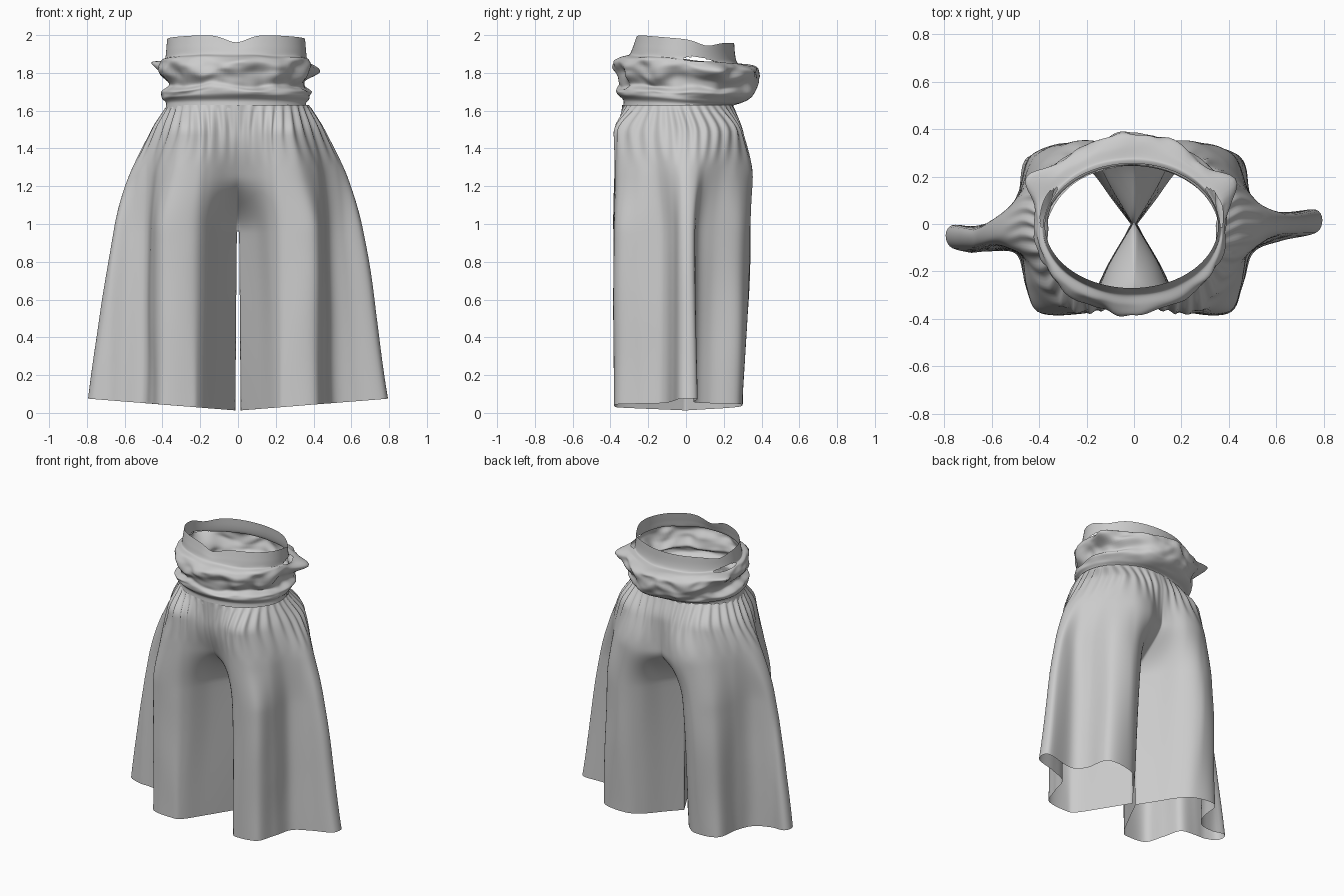
import bpy, bmesh, math
from mathutils import Vector, noise

if "Cube" in bpy.data.objects:
    bpy.data.objects.remove(bpy.data.objects["Cube"])

def make_object(name, bm):
    bmesh.ops.remove_doubles(bm, verts=bm.verts, dist=0.0008)
    bmesh.ops.recalc_face_normals(bm, faces=bm.faces)
    me = bpy.data.meshes.new(name)
    bm.to_mesh(me)
    bm.free()
    for p in me.polygons:
        p.use_smooth = True
    ob = bpy.data.objects.new(name, me)
    bpy.context.collection.objects.link(ob)
    return ob

def interp(keys, vals, t):
    """Monotone cubic interpolation of one number."""
    n = len(keys)
    s = [(vals[i+1]-vals[i])/(keys[i+1]-keys[i]) for i in range(n-1)]
    m = [s[0]] + [0 if s[i-1]*s[i] <= 0 else 2*s[i-1]*s[i]/(s[i-1]+s[i])
                  for i in range(1, n-1)] + [s[-1]]
    i = 0
    while i < n-2 and t > keys[i+1]:
        i += 1
    h = keys[i+1]-keys[i]
    u = min(1, max(0, (t-keys[i])/h))
    return ((1+2*u)*(1-u)**2*vals[i] + u*(1-u)**2*h*m[i]
            + u*u*(3-2*u)*vals[i+1] + u*u*(u-1)*h*m[i+1])

def spline(pts, per):
    """Catmull-Rom curve through 2D points."""
    out = []
    n = len(pts)
    for i in range(n-1):
        p0, p1, p2, p3 = pts[max(i-1, 0)], pts[i], pts[i+1], pts[min(i+2, n-1)]
        for k in range(per):
            u = k/per
            out.append(tuple(0.5*(2*b+(c-a)*u+(2*a-5*b+4*c-d)*u*u+(3*b-a-3*c+d)*u**3)
                             for a, b, c, d in zip(p0, p1, p2, p3)))
    return out + [pts[-1]]

# Half cross-sections (inner front, round the side pleats, to inner back)
hem = [(.014, 0), (.12, -.2), (.2, -.34), (.26, -.375), (.41, -.37), (.46, -.25),
       (.5, -.12), (.62, -.07), (.775, -.03), (.77, .06), (.57, .04), (.49, .12),
       (.45, .28), (.28, .29), (.18, .22), (.09, .1), (.014, 0)]
crotch = [(.006, 0), (.1, -.16), (.17, -.31), (.25, -.375), (.4, -.37), (.45, -.26),
          (.48, -.13), (.56, -.07), (.65, -.03), (.65, .04), (.54, .06), (.48, .14),
          (.42, .29), (.28, .34), (.17, .28), (.09, .14), (.006, 0)]
hip = [(0, -.27), (.06, -.29), (.15, -.345), (.22, -.375), (.34, -.36), (.42, -.26),
       (.46, -.15), (.53, -.08), (.575, -.02), (.565, .05), (.51, .1), (.45, .17),
       (.38, .27), (.27, .345), (.16, .35), (.07, .31), (0, .28)]
gather = [(0, -.335), (.06, -.345), (.14, -.365), (.2, -.375), (.28, -.36), (.35, -.28),
          (.4, -.18), (.45, -.09), (.465, -.01), (.46, .06), (.43, .13), (.38, .2),
          (.31, .265), (.22, .295), (.14, .3), (.07, .295), (0, .29)]
waist = [(.375*math.sin(math.pi*i/16), -.045-.295*math.cos(math.pi*i/16)) for i in range(17)]
PER = 8
keys = [0, .95, 1.25, 1.48, 1.63]
sections = [spline(s, PER) for s in (hem, crotch, hip, gather, waist)]
COLS = len(sections[0])

# Wide legs and hips: each half is a sheet whose two edges meet at the inner seam
def build_legs():
    bm = bmesh.new()
    levels = [.95*i/24 for i in range(24)] + [.95+.68*i/34 for i in range(35)]
    for side in (1, -1):
        rows = []
        for z in levels:
            row = []
            for j in range(COLS):
                x = max(0, interp(keys, [s[j][0] for s in sections], z))
                y = interp(keys, [s[j][1] for s in sections], z)
                edge = j in (0, COLS-1)
                if edge and z > .96:
                    x = 0
                # gathers under the waistband and soft drape
                g = max(0, 1-abs(z-1.53)/.22)
                if z > 1.62:
                    g = 0
                inner = min(1, j/8, (COLS-1-j)/8)
                d = (.009*g*math.sin(j*.98+side) + .008*noise.noise((x*5*side, y*5, z*2.2)))*inner
                v = Vector((x, y+.03))
                k = 1 + d/max(.12, v.length)
                # side flare swings to the front on one leg
                flare = min(1, max(0, (x-.48)/.2))
                yy = y*k - (.065*flare if side < 0 else 0)
                drop = (.012+.08*x)*max(0, 1-z/.95)
                row.append(bm.verts.new((side*x*k, yy, z+drop)))
            rows.append(row)
        for a, b in zip(rows, rows[1:]):
            for j in range(COLS-1):
                bm.faces.new((a[j], a[j+1], b[j+1], b[j]))
    return make_object("trouser_legs", bm)

# Rumpled waist: profile keyed along the cloth (z front, z back, half width, y front, y back)
profile = [
    (1.60, 1.60, .375, -.335, .245), (1.65, 1.625, .37, -.33, .25),
    (1.69, 1.64, .39, -.365, .29), (1.715, 1.67, .395, -.37, .34),
    (1.745, 1.71, .365, -.345, .365), (1.80, 1.77, .385, -.375, .38),
    (1.85, 1.82, .40, -.375, .375), (1.885, 1.845, .39, -.345, .33),
    (1.90, 1.85, .375, -.30, .275), (1.94, 1.89, .37, -.285, .26), (1.99, 1.945, .365, -.27, .255)]

def build_waist():
    bm = bmesh.new()
    n, m = 128, 60
    keys_t = list(range(len(profile)))
    rows = []
    for i in range(m+1):
        t = i/m*(len(profile)-1)
        zf, zb, w, yf, yb = (interp(keys_t, [p[k] for p in profile], t) for k in range(5))
        rumple = max(0, 1-abs(t-5)/3.4)
        row = []
        for j in range(n):
            a = 2*math.pi*j/n
            c, s = math.cos(a), math.sin(a)
            back = .5+.5*s
            x, y = w*c, (yf+yb)/2 + (yb-yf)/2*s
            z = zf + (zb-zf)*back
            # creases
            nz = noise.noise((c*2.6, s*2.6, t*.75))
            nf = noise.noise((c*5+7, s*5, t*1.1))
            r = 1 + rumple*(.09*nz+.05*nf)
            z += rumple*.035*noise.noise((c*2+3, s*2, t*.3+5))
            # pulled-out ears at the back of each side
            for ang, height in ((.42, -.01), (math.pi-.42, .02)):
                e = math.exp(-((a-ang)/.17)**2)*math.exp(-((t-6)/.75)**2)
                r += .24*e
                z += height*e
            # collar dips at the front middle and along the sides
            top = max(0, (t-8)/2)
            z += top*(.012 - .04*math.exp(-(c/.22)**2)*(s < 0))
            z -= top*.025*math.exp(-((s-.45)/.25)**2)
            row.append(bm.verts.new((x*r-.01, y*r, z)))
        rows.append(row)
    for i in range(m):
        for j in range(n):
            a = 2*math.pi*(j+.5)/n
            t = (i+.5)/m*(len(profile)-1)
            # slits between collar and rumpled cloth at the sides
            side = min(abs(a-.3), abs(a-(math.pi-.3)))
            if (side/.3)**2 + ((t-7.9)/.6)**2 < 1:
                continue
            k = (j+1) % n
            bm.faces.new((rows[i][j], rows[i][k], rows[i+1][k], rows[i+1][j]))
    return make_object("rumpled_waistband", bm)

build_legs()
build_waist()
